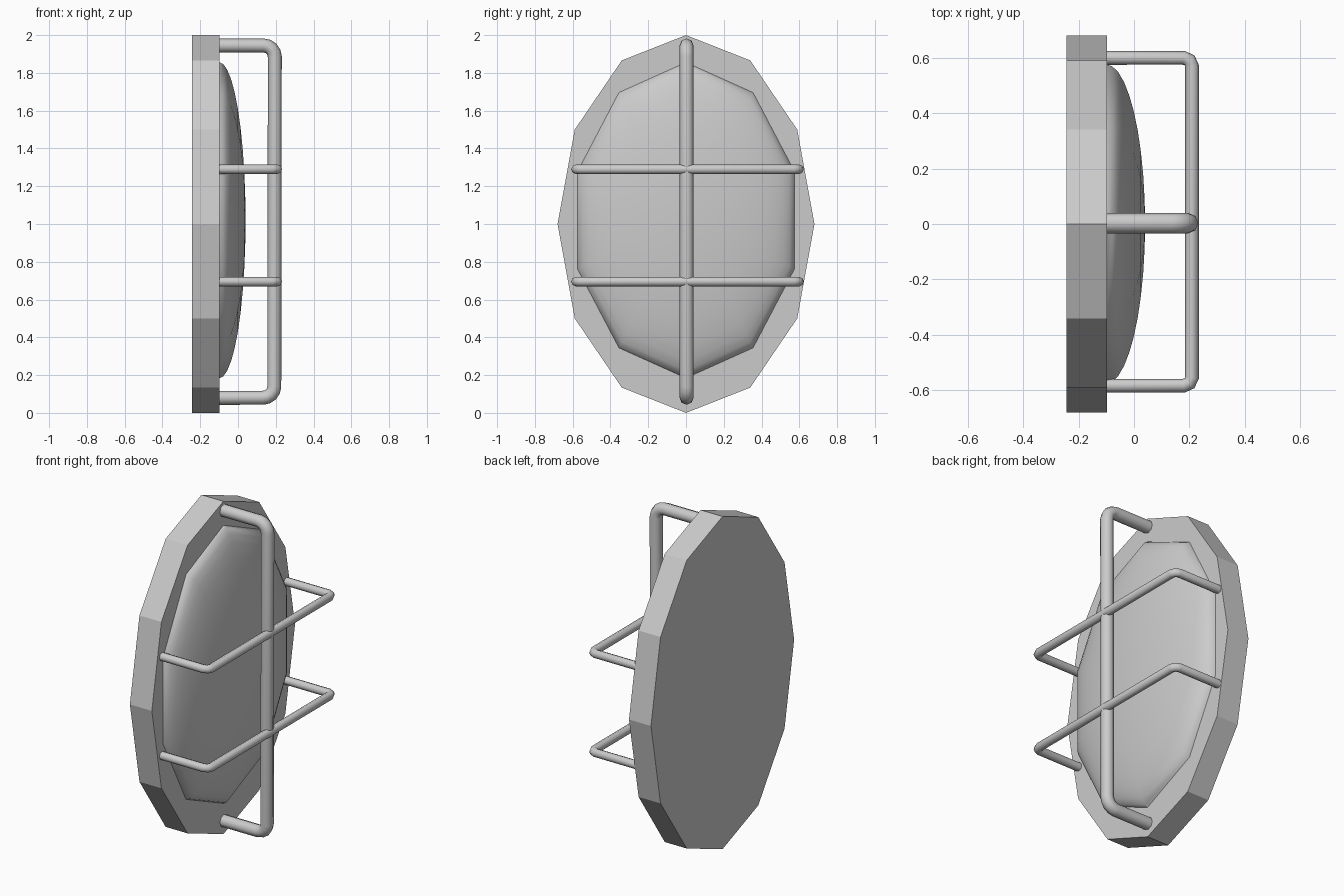
import bpy, bmesh
from math import sin, cos, pi, radians
from mathutils import Vector

if "Cube" in bpy.data.objects:
    bpy.data.objects.remove(bpy.data.objects["Cube"])


def ring(bm, x, n, ry, rz, cz):
    return [bm.verts.new((x, ry * sin(2 * pi * i / n), cz + rz * cos(2 * pi * i / n)))
            for i in range(n)]


def lathe(name, profile, n, ry, rz, cz, tip=None):
    """Stack scaled n-gon rings along x; profile is (x, scale) pairs."""
    bm = bmesh.new()
    rings = [ring(bm, x, n, ry * s, rz * s, cz) for x, s in profile]
    for a, b in zip(rings, rings[1:]):
        for i in range(n):
            j = (i + 1) % n
            bm.faces.new((a[i], a[j], b[j], b[i]))
    bm.faces.new(rings[0])
    if tip is None:
        bm.faces.new(rings[-1])
    else:
        t = bm.verts.new((tip, 0, cz))
        for i in range(n):
            bm.faces.new((rings[-1][i], rings[-1][(i + 1) % n], t))
    bmesh.ops.recalc_face_normals(bm, faces=bm.faces)
    me = bpy.data.meshes.new(name)
    bm.to_mesh(me)
    bm.free()
    ob = bpy.data.objects.new(name, me)
    bpy.context.collection.objects.link(ob)
    return ob


def smooth(ob, angle):
    bpy.ops.object.select_all(action='DESELECT')
    ob.select_set(True)
    bpy.context.view_layer.objects.active = ob
    if ob.type == 'CURVE':
        bpy.ops.object.convert(target='MESH')
    bpy.ops.object.shade_smooth_by_angle(angle=radians(angle))


def bar(name, corners, radius, bend, steps):
    """Round bar along corner points with rounded bends."""
    pts = [Vector(c) for c in corners]
    path = [pts[0]]
    for a, b, c in zip(pts, pts[1:], pts[2:]):
        p, q = b + (a - b).normalized() * bend, b + (c - b).normalized() * bend
        centre = p + q - b
        for k in range(steps + 1):
            t = pi / 2 * k / steps
            path.append(centre + (p - centre) * cos(t) + (q - centre) * sin(t))
    path.append(pts[-1])
    cu = bpy.data.curves.new(name, 'CURVE')
    cu.dimensions = '3D'
    cu.bevel_depth = radius
    cu.bevel_resolution = 2
    cu.use_fill_caps = True
    sp = cu.splines.new('POLY')
    sp.points.add(len(path) - 1)
    for sp_pt, co in zip(sp.points, path):
        sp_pt.co = (*co, 1)
    ob = bpy.data.objects.new(name, cu)
    bpy.context.collection.objects.link(ob)
    smooth(ob, 50)


# twelve-sided wall plate
lathe("back_plate", [(-0.243, 1), (-0.097, 1)], 12, 0.68, 1.0, 1.0)

# ten-sided domed lens
arc = [(-0.10 + 0.14 * sin(pi / 2 * k / 10), cos(pi / 2 * k / 10)) for k in range(10)]
lens = lathe("lens_dome", arc, 10, 0.605, 0.837, 1.02, tip=0.04)
smooth(lens, 40)

# vertical guard bar
bar("vertical_guard", [(-0.11, 0.003, 1.945), (0.195, 0.003, 1.945),
                       (0.192, 0.003, 0.08), (-0.11, 0.003, 0.08)], 0.037, 0.06, 4)

# two horizontal guard bars
for name, z in (("upper_guard", 1.29), ("lower_guard", 0.695)):
    bar(name, [(-0.11, 0.599, z), (0.209, 0.599, z),
               (0.209, -0.583, z), (-0.11, -0.583, z)], 0.025, 0.03, 2)
